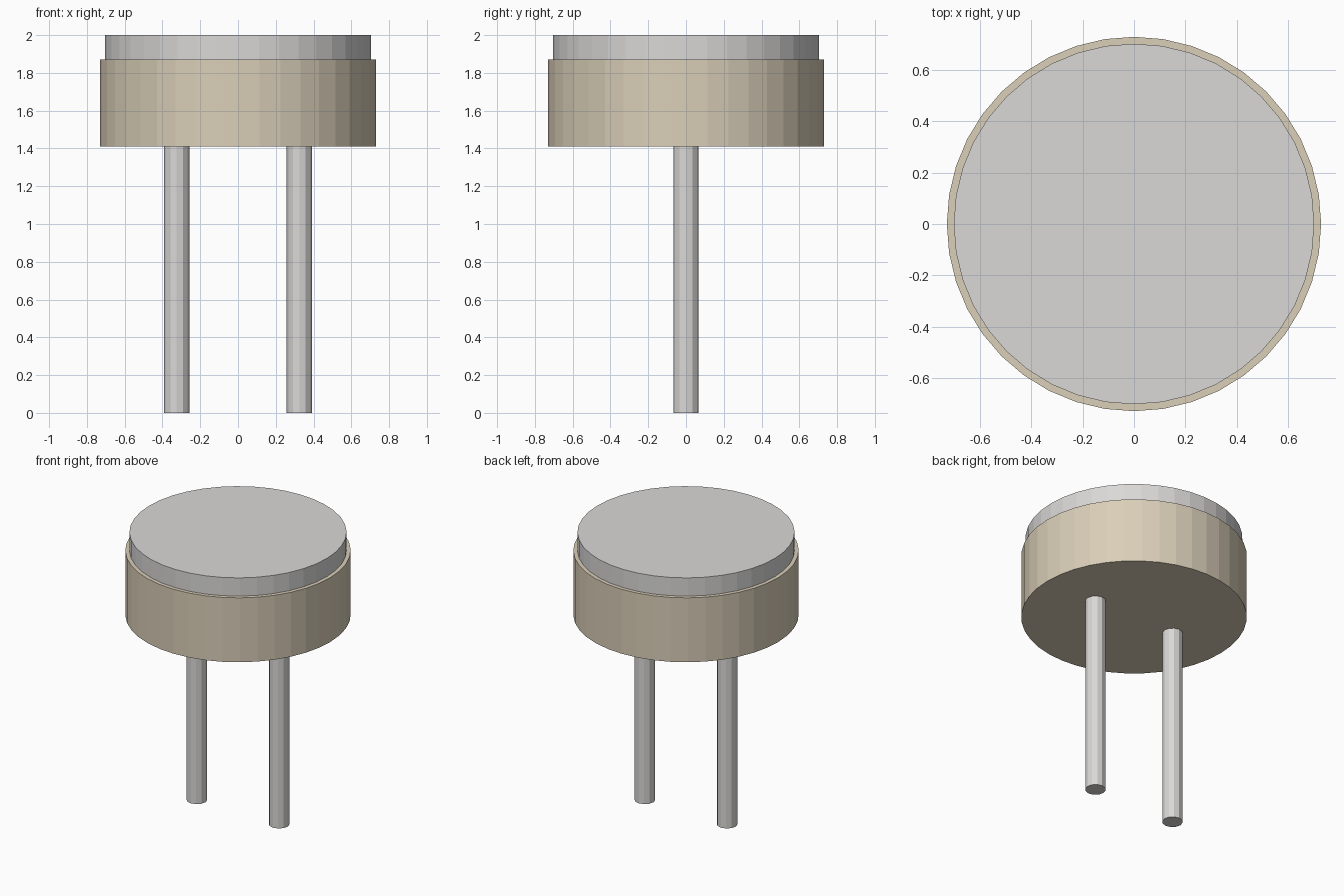
import bpy

if "Cube" in bpy.data.objects:
    bpy.data.objects.remove(bpy.data.objects["Cube"], do_unlink=True)


def material(name, color):
    mat = bpy.data.materials.new(name)
    mat.use_nodes = True
    mat.diffuse_color = color
    mat.node_tree.nodes["Principled BSDF"].inputs["Base Color"].default_value = color
    return mat


def cylinder(name, mat, radius, bottom, top, sides, x=0.0):
    bpy.ops.mesh.primitive_cylinder_add(
        vertices=sides, radius=radius, depth=top - bottom,
        location=(x, 0, (bottom + top) / 2))
    obj = bpy.context.object
    obj.name = name
    obj.data.materials.append(mat)
    return obj


metal = material("light grey metal", (0.70, 0.69, 0.68, 1))
beige = material("beige housing", (0.70, 0.62, 0.48, 1))

# Round housing with a slightly narrower cap on top
cylinder("housing", beige, 0.73, 1.41, 1.87, 40)
cylinder("cap", metal, 0.703, 1.85, 2.0, 40)

# Two lead pins, seated a little way into the housing
for side, x in (("left", 0.325), ("right", -0.325)):
    cylinder(side + "_pin", metal, 0.067, 0.0, 1.43, 12, x)
